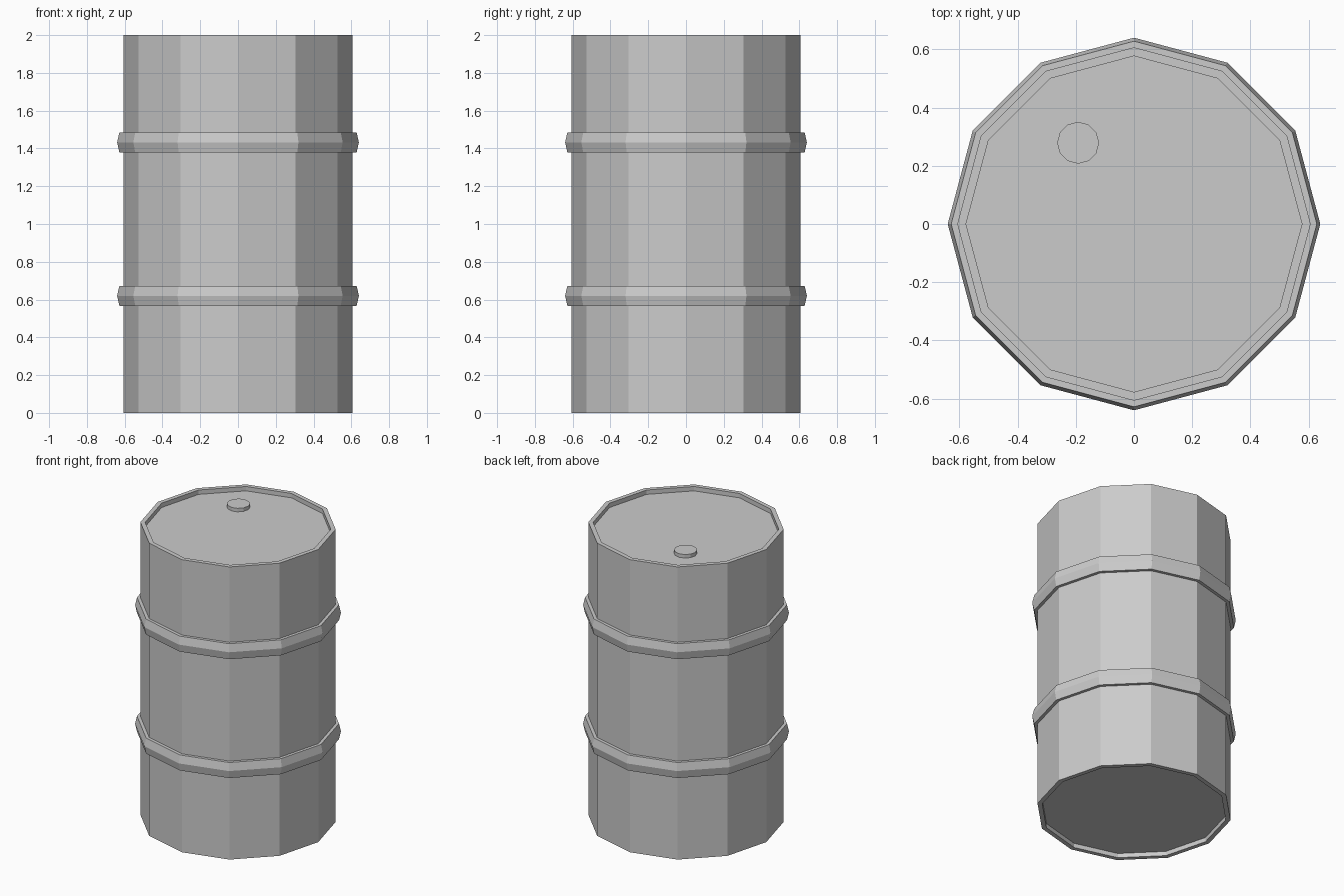
import bpy, bmesh
from math import sin, cos, tau

if "Cube" in bpy.data.objects:
    bpy.data.objects.remove(bpy.data.objects["Cube"])


def lathe(name, profile, sides=12, centre=(0, 0, 0)):
    """Spin an (r, z) profile into a flat-shaded solid with capped ends."""
    bm = bmesh.new()
    rings = [[bm.verts.new((r * cos(tau * i / sides), r * sin(tau * i / sides), z))
              for i in range(sides)] for r, z in profile]
    for a, b in zip(rings, rings[1:]):
        for i in range(sides):
            j = (i + 1) % sides
            bm.faces.new((a[i], a[j], b[j], b[i]))
    bm.faces.new(rings[0][::-1])
    bm.faces.new(rings[-1])
    bmesh.ops.recalc_face_normals(bm, faces=bm.faces)
    mesh = bpy.data.meshes.new(name)
    bm.to_mesh(mesh)
    bm.free()
    obj = bpy.data.objects.new(name, mesh)
    obj.location = centre
    bpy.context.collection.objects.link(obj)
    return obj


R, RIM, RECESS = 0.607, 0.577, 0.03

# Drum: recessed base, wall with two raised hoops, rim, recessed lid
profile = [(RIM, RECESS), (RIM, 0), (R, 0)]
for z in (0.62, 1.432):
    profile += [(R, z - 0.053), (0.628, z - 0.053), (0.64, z),
                (0.628, z + 0.053), (R, z + 0.053)]
profile += [(R, 2), (RIM, 2), (RIM, 2 - RECESS)]
lathe("drum_body", profile)

# Filler cap on the lid
lathe("filler_cap", [(0.072, 0), (0.072, 0.024)], centre=(-0.192, 0.279, 2 - RECESS))
